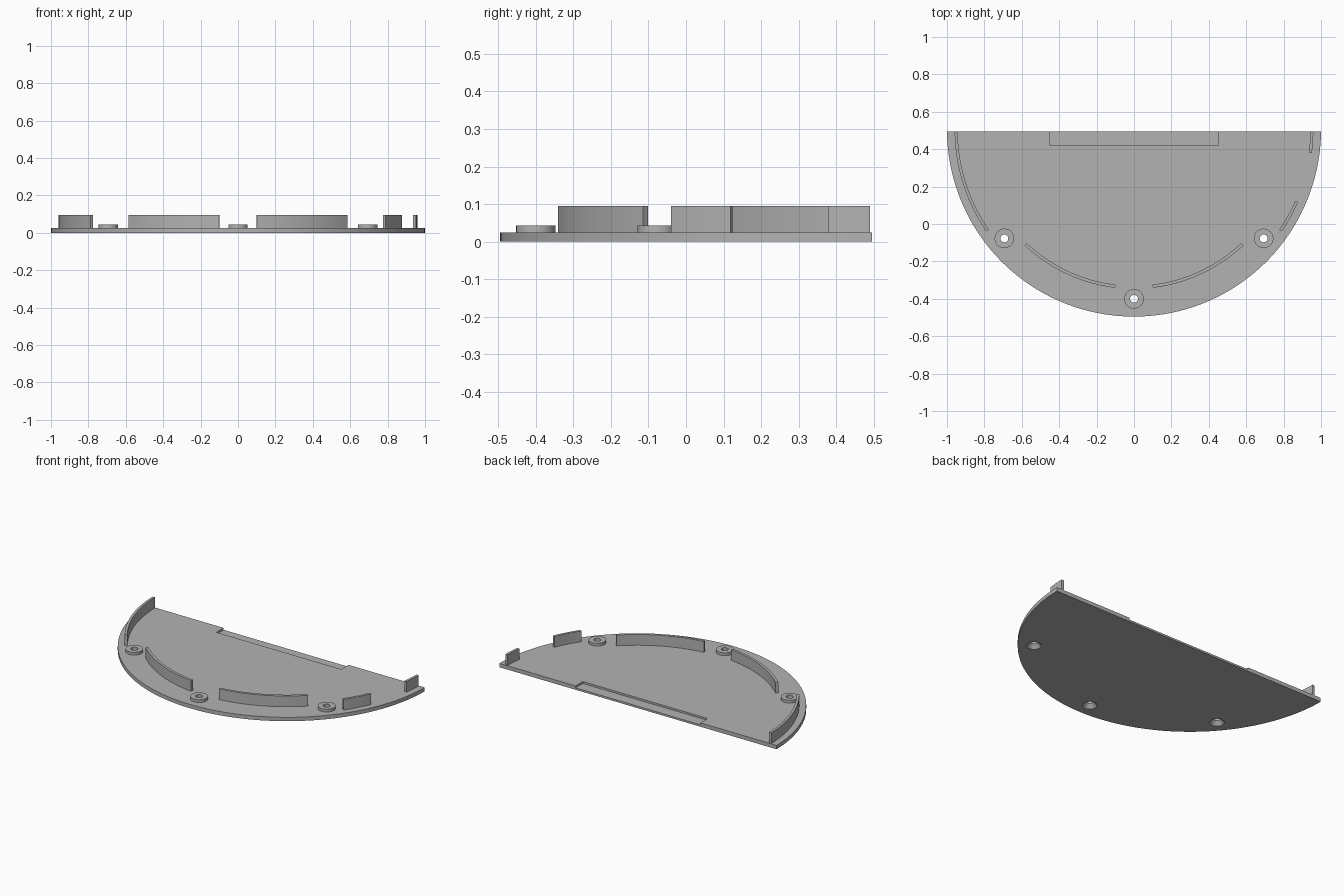
import bpy, bmesh
from math import sin, cos, radians, pi
from mathutils import Matrix

if "Cube" in bpy.data.objects:
    bpy.data.objects.remove(bpy.data.objects["Cube"])

CY = 0.505            # centre of the arcs
BACK = 0.495          # straight back edge
PLATE, BOSS, WALL = 0.025, 0.043, 0.095

grey = bpy.data.materials.new("plain grey")
grey.use_nodes = True
colour = (0.45, 0.45, 0.45, 1)
grey.diffuse_color = colour
grey.node_tree.nodes["Principled BSDF"].inputs["Base Color"].default_value = colour


def finish(name, bm):
    bmesh.ops.recalc_face_normals(bm, faces=bm.faces)
    mesh = bpy.data.meshes.new(name)
    bm.to_mesh(mesh)
    bm.free()
    mesh.materials.append(grey)
    obj = bpy.data.objects.new(name, mesh)
    bpy.context.collection.objects.link(obj)
    return obj


def prism(name, outline, z0, z1):
    """Extrude a flat outline from z0 up to z1."""
    bm = bmesh.new()
    face = bm.faces.new([bm.verts.new((x, y, z0)) for x, y in outline])
    top = bmesh.ops.extrude_face_region(bm, geom=[face])["geom"]
    verts = [v for v in top if isinstance(v, bmesh.types.BMVert)]
    bmesh.ops.translate(bm, verts=verts, vec=(0, 0, z1 - z0))
    return finish(name, bm)


def arc(radius, a0, a1, steps):
    """Points on an arc; angle 0 is +x and 90 is the front."""
    angles = [radians(a0 + (a1 - a0) * i / steps) for i in range(steps + 1)]
    return [(radius * cos(a), CY - radius * sin(a)) for a in angles]


def ring(name, x, y, inner, outer, z0, z1, steps=48):
    """Flat washer made by revolving a rectangle."""
    bm = bmesh.new()
    loops = []
    for r, z in ((inner, z0), (outer, z0), (outer, z1), (inner, z1)):
        loops.append([bm.verts.new((x + r * cos(2 * pi * i / steps),
                                    y + r * sin(2 * pi * i / steps), z))
                      for i in range(steps)])
    for a, b in zip(loops, loops[1:] + loops[:1]):
        for i in range(steps):
            j = (i + 1) % steps
            bm.faces.new((a[i], a[j], b[j], b[i]))
    return finish(name, bm)


def cut(target, cutter):
    mod = target.modifiers.new("cut", 'BOOLEAN')
    mod.operation = 'DIFFERENCE'
    mod.solver = 'EXACT'
    mod.object = cutter
    bpy.context.view_layer.objects.active = target
    bpy.ops.object.modifier_apply(modifier=mod.name)
    bpy.data.objects.remove(cutter)


# Half-round base plate
edge_angle = 0.573
plate = prism("base_plate", arc(1.0, edge_angle, 180 - edge_angle, 128), 0, PLATE)
parts = [plate]

# Shallow recess along the back edge
recess = [(-0.45, 0.42), (0.45, 0.42), (0.45, BACK + 0.05), (-0.45, BACK + 0.05)]
cut(plate, prism("recess_cutter", recess, 0.0125, 0.06))

# Screw bosses with countersunk holes underneath
for name, angle in (("left_boss", 40), ("front_boss", 90), ("right_boss", 140)):
    x, y = arc(0.905, angle, angle, 1)[0]
    bm = bmesh.new()
    bmesh.ops.create_cone(bm, cap_ends=True, segments=48, radius1=0.0518,
                          radius2=0.0166, depth=0.04,
                          matrix=Matrix.Translation((x, y, 0.01)))
    cut(plate, finish("countersink_cutter", bm))
    parts.append(ring(name, x, y, 0.021, 0.052, PLATE, BOSS))

# Curved upright walls: name, inner radius, outer radius, start and end angle
walls = (
    ("front_left_wall", 0.835, 0.852, 46.6, 83.2),
    ("front_right_wall", 0.835, 0.852, 96.8, 133.4),
    ("right_side_wall", 0.943, 0.959, 145.4, 179.1),
    ("left_side_wall", 0.943, 0.959, 23.8, 34.6),
    ("left_back_wall", 0.943, 0.959, 0.9, 7.5),
)
for name, inner, outer, a0, a1 in walls:
    steps = max(4, round((a1 - a0) / 1.5))
    outline = arc(inner, a0, a1, steps) + arc(outer, a1, a0, steps)
    parts.append(prism(name, outline, PLATE - 0.005, WALL))

# Smooth curved sides, keep corners crisp
bpy.ops.object.select_all(action='DESELECT')
for obj in parts:
    obj.select_set(True)
bpy.context.view_layer.objects.active = plate
bpy.ops.object.shade_smooth_by_angle(angle=radians(30))
